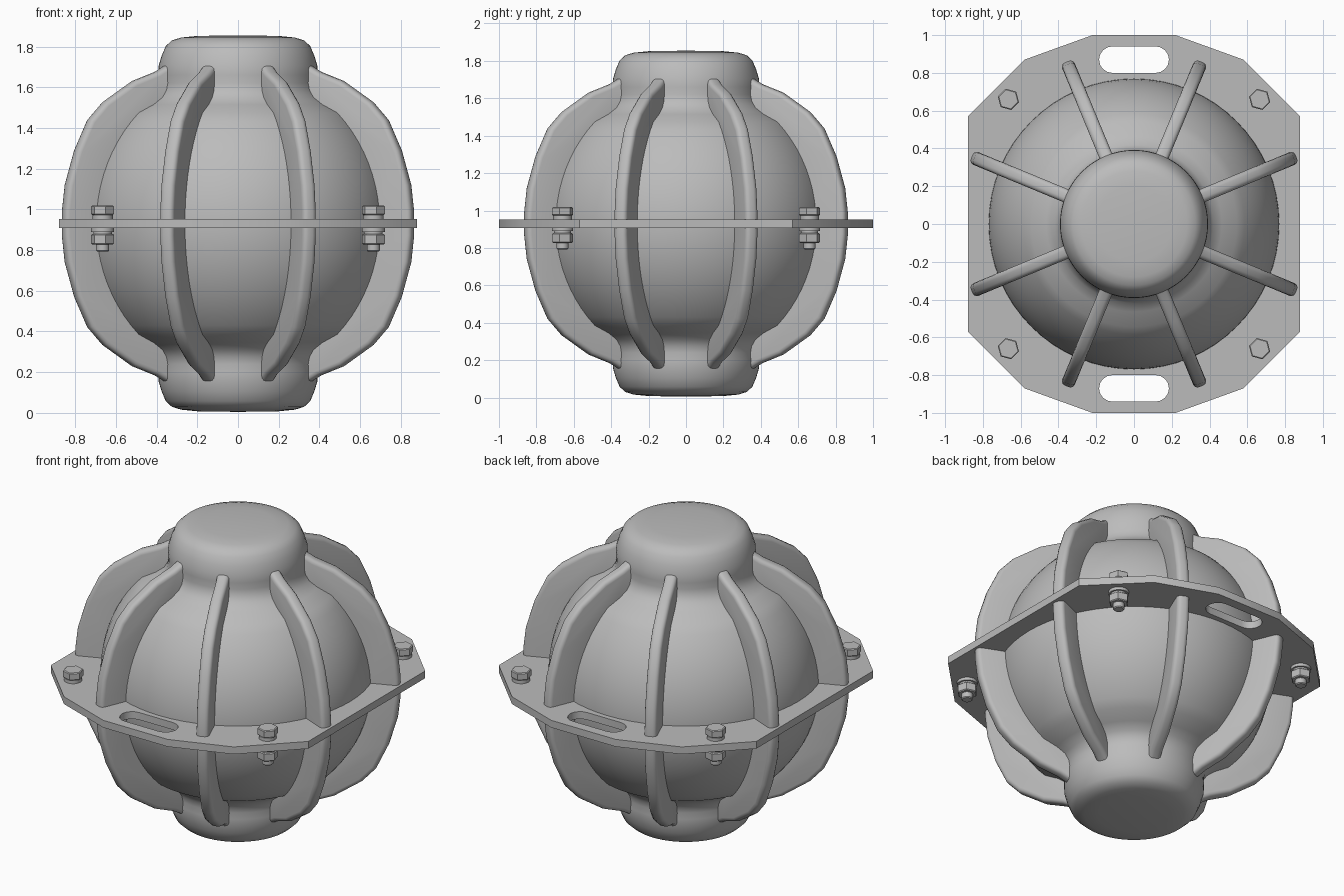
import bpy, bmesh, math
from mathutils import Matrix, Vector

if "Cube" in bpy.data.objects:
    bpy.data.objects.remove(bpy.data.objects["Cube"], do_unlink=True)

MID = 0.93          # height of the joint plane
RADIUS = 0.77       # ball radius
PLATE = 0.045       # flange thickness

grey = bpy.data.materials.new("cast_grey")
grey.use_nodes = True
grey.diffuse_color = (0.5, 0.5, 0.5, 1)
grey.node_tree.nodes["Principled BSDF"].inputs["Base Color"].default_value = (0.5, 0.5, 0.5, 1)


def finish(name, bm, smooth=None):
    bmesh.ops.recalc_face_normals(bm, faces=bm.faces)
    mesh = bpy.data.meshes.new(name)
    bm.to_mesh(mesh)
    bm.free()
    mesh.materials.append(grey)
    obj = bpy.data.objects.new(name, mesh)
    bpy.context.collection.objects.link(obj)
    if smooth:
        bpy.ops.object.select_all(action='DESELECT')
        obj.select_set(True)
        bpy.context.view_layer.objects.active = obj
        bpy.ops.object.shade_smooth_by_angle(angle=math.radians(smooth))
    return obj


# Body: ball with a necked cap at both ends, turned from one mirrored profile
neck = [(0, .925), (.2, .922), (.28, .914), (.325, .9), (.355, .872), (.375, .825),
        (.39, .775), (.392, .73), (.39, .69), (.397, .655), (.418, .62), (.465, .585)]
ball = [(RADIUS * math.cos(a), RADIUS * math.sin(a))
        for a in (math.radians(45 - 4.5 * i) for i in range(10))]
half = neck + ball
profile = half + [(RADIUS, 0)] + [(r, -z) for r, z in reversed(half)]
bm = bmesh.new()
verts = [bm.verts.new((r, 0, MID + z)) for r, z in profile]
edges = [bm.edges.new(pair) for pair in zip(verts, verts[1:])]
bmesh.ops.spin(bm, geom=verts + edges, cent=(0, 0, 0), axis=(0, 0, 1),
               angle=2 * math.pi, steps=64)
bmesh.ops.remove_doubles(bm, verts=bm.verts, dist=1e-4)
finish("body", bm, 40)


# Ribs: eight curved fins on each half, rounded along the outer edge
outer = [(.93, 0), (.93, .06), (.915, .19), (.865, .36), (.795, .51),
         (.715, .597), (.56, .7), (.44, .745), (.37, .785)]
inner = [(.36, .6)] + [(.745 * math.cos(a), .745 * math.sin(a))
                       for a in (math.radians(50 - 10 * i) for i in range(6))]


def rib(name, angle, side):
    bm = bmesh.new()
    loop = [bm.verts.new((r, -.036, side * z)) for r, z in outer + inner]
    face = bm.faces.new(loop)
    new = bmesh.ops.extrude_face_region(bm, geom=[face])["geom"]
    bmesh.ops.translate(bm, vec=(0, .072, 0),
                        verts=[v for v in new if isinstance(v, bmesh.types.BMVert)])
    rim = {(round(r, 3), round(side * z, 3)) for r, z in outer}

    def on_rim(v):
        return (round(v.co.x, 3), round(v.co.z, 3)) in rim
    long_edges = [e for e in bm.edges if all(on_rim(v) for v in e.verts)
                  and abs(e.verts[0].co.y - e.verts[1].co.y) < .01]
    bmesh.ops.bevel(bm, geom=long_edges, offset=.024, segments=3, profile=.5,
                    affect='EDGES')
    bm.transform(Matrix.Translation((0, 0, MID)) @ Matrix.Rotation(angle, 4, 'Z'))
    finish(name, bm, 35)


for i in range(8):
    for label, side in (("upper", 1), ("lower", -1)):
        rib(f"{label}_rib_{i + 1}", math.radians(22.5 + 45 * i), side)


# Flange: twelve-sided plate with two lifting slots
corner = [(.88, .57), (.58, .87), (.22, 1)]
quarter = corner + [(-x, y) for x, y in reversed(corner)]
outline = quarter + [(-x, -y) for x, y in quarter]


def slot(cy):
    pts = []
    for end in (1, -1):
        for k in range(9):
            a = math.radians(-90 + 22.5 * k)
            pts.append((end * (.115 + .07 * math.cos(a)), cy + end * .07 * math.sin(a)))
    return pts


bm = bmesh.new()
rim_edges = []
for pts in (outline, slot(.87), slot(-.87)):
    vs = [bm.verts.new((x, y, MID - PLATE / 2)) for x, y in pts]
    rim_edges += [bm.edges.new((vs[i - 1], vs[i])) for i in range(len(vs))]
bmesh.ops.triangle_fill(bm, use_beauty=True, use_dissolve=False, edges=rim_edges,
                        normal=Vector((0, 0, 1)))
new = bmesh.ops.extrude_face_region(bm, geom=bm.faces[:])["geom"]
bmesh.ops.translate(bm, vec=(0, 0, PLATE),
                    verts=[v for v in new if isinstance(v, bmesh.types.BMVert)])
finish("flange", bm, 30)


# Bolts: head, washers, nut and stud end in each corner
def disc(bm, sides, radius, low, high, bevel=0, turn=0):
    made = bmesh.ops.create_cone(bm, cap_ends=True, segments=sides, radius1=radius,
                                 radius2=radius, depth=high - low,
                                 matrix=Matrix.Translation((0, 0, (low + high) / 2))
                                 @ Matrix.Rotation(turn, 4, 'Z'))["verts"]
    if bevel:
        rims = {e for v in made for e in v.link_edges
                if abs(e.verts[0].co.z - e.verts[1].co.z) < 1e-4}
        bmesh.ops.bevel(bm, geom=list(rims), offset=bevel, segments=1, affect='EDGES')


top, under = MID + PLATE / 2, MID - PLATE / 2
turn = math.radians(15)
for fx, right_left in ((1, "left"), (-1, "right")):
    for fy, front_back in ((-1, "front"), (1, "back")):
        bm = bmesh.new()
        disc(bm, 24, .05, top - .005, top + .02)
        disc(bm, 6, .058, top + .02, top + .066, .005, turn)
        disc(bm, 24, .057, under - .018, under + .005)
        disc(bm, 24, .046, under - .028, under - .018)
        disc(bm, 6, .058, under - .08, under - .028, .005, turn)
        disc(bm, 16, .032, under - .115, under - .075, .005)
        bm.transform(Matrix.Translation((fx * .665, fy * .66, 0)))
        finish(f"{front_back}_{right_left}_bolt", bm, 25)
